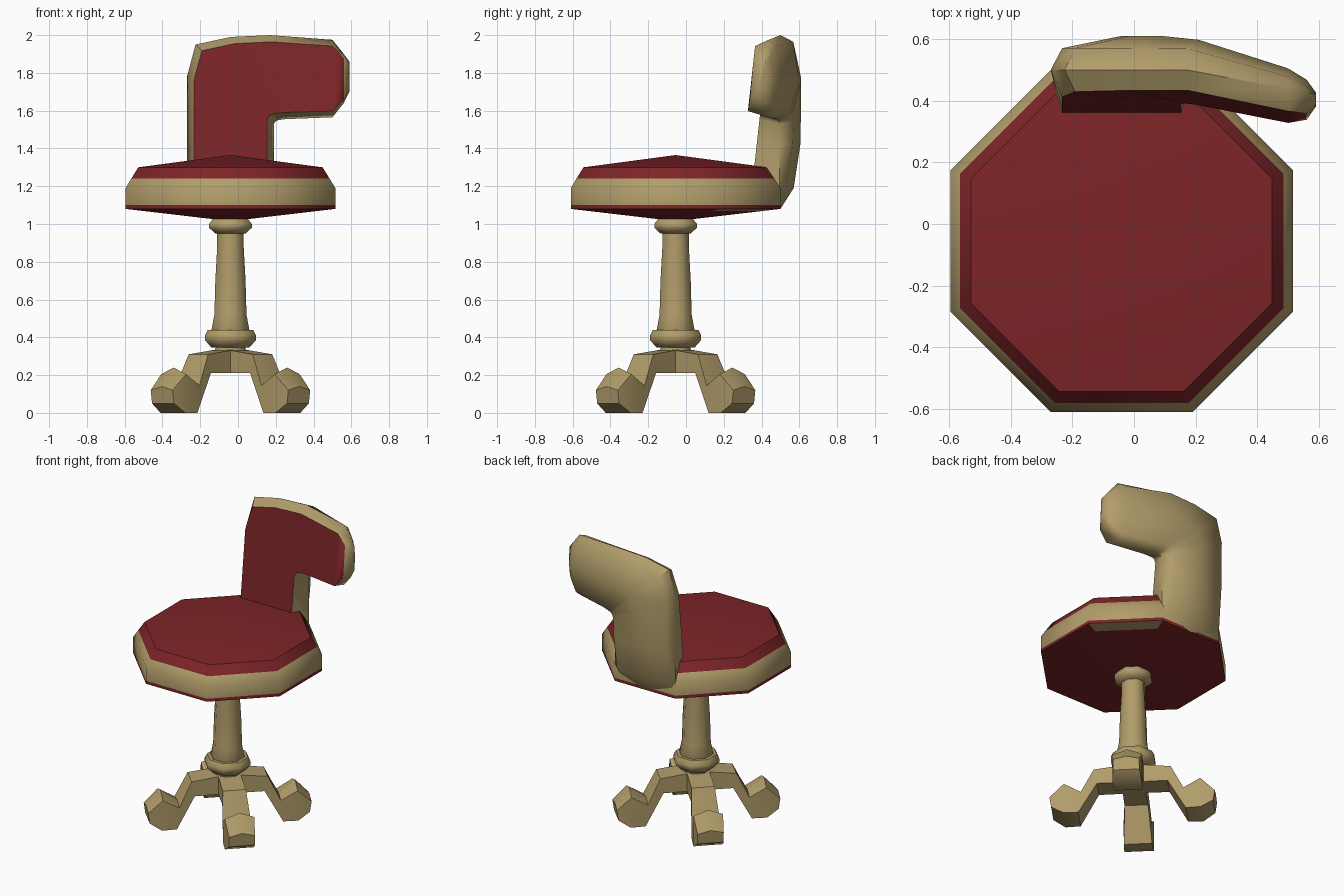
import bpy, bmesh, math
from mathutils import Vector

if "Cube" in bpy.data.objects:
    bpy.data.objects.remove(bpy.data.objects["Cube"], do_unlink=True)

CX, CY = -0.04, -0.055   # axis of seat, column and legs


def material(name, rgb):
    m = bpy.data.materials.new(name)
    m.use_nodes = True
    m.diffuse_color = (*rgb, 1)
    m.node_tree.nodes["Principled BSDF"].inputs["Base Color"].default_value = (*rgb, 1)
    return m


tan = material("tan_frame", (0.44, 0.335, 0.145))
red = material("dark_red_upholstery", (0.205, 0.018, 0.021))


def loft(name, rings, angle, rule=None):
    """Skin closed rings of equal size; rule(station, side, centre) says which faces are red."""
    bm = bmesh.new()
    tag = bm.faces.layers.int.new("red")
    vs = [[bm.verts.new(p) for p in ring] for ring in rings]
    n = len(rings[0])
    for i in range(len(vs) - 1):
        for j in range(n):
            k = (j + 1) % n
            f = bm.faces.new((vs[i][j], vs[i][k], vs[i + 1][k], vs[i + 1][j]))
            f[tag] = int(bool(rule and rule(i, j, f.calc_center_median())))
    bm.faces.new(vs[0])
    bm.faces.new(vs[-1])
    for f in bm.faces:
        f.material_index = f[tag]
    bmesh.ops.remove_doubles(bm, verts=bm.verts, dist=0.002)
    bmesh.ops.recalc_face_normals(bm, faces=bm.faces)
    bm.faces.layers.int.remove(bm.faces.layers.int["red"])
    me = bpy.data.meshes.new(name)
    bm.to_mesh(me)
    bm.free()
    ob = bpy.data.objects.new(name, me)
    bpy.context.collection.objects.link(ob)
    me.materials.append(tan)
    if rule:
        me.materials.append(red)
    bpy.ops.object.select_all(action='DESELECT')
    ob.select_set(True)
    bpy.context.view_layer.objects.active = ob
    bpy.ops.object.shade_smooth_by_angle(angle=math.radians(angle))
    return ob


def octagon(apothem, z):
    r = apothem / math.cos(math.pi / 8)
    return [(CX + r * math.cos((j + 0.5) * math.pi / 4),
             CY + r * math.sin((j + 0.5) * math.pi / 4), z) for j in range(8)]


def lathe(name, profile, angle, rule=None):
    return loft(name, [octagon(r, z) for r, z in profile], angle, rule)


# Seat cushion: red above and below a tan rim, with a tan patch underneath
def seat_red(i, j, c):
    patch = i == 1 and j == 0
    return not patch and (c.z < 1.1 or c.z > 1.24)


lathe("seat", [(0.0005, 1.015), (0.47, 1.07), (0.555, 1.08), (0.555, 1.1),
               (0.555, 1.19), (0.525, 1.24), (0.488, 1.3), (0.0005, 1.365)], 50, seat_red)

# Column with its upper and lower collars
lathe("column", [(0.09, 0.3), (0.072, 0.37), (0.1, 0.44), (0.085, 0.52), (0.08, 0.7),
                 (0.07, 0.88), (0.07, 0.98)], 50)
lathe("upper_collar", [(0.08, 0.95), (0.113, 0.98), (0.113, 1.0), (0.09, 1.03)], 50)
lathe("lower_collar", [(0.1, 0.345), (0.135, 0.385), (0.135, 0.41), (0.12, 0.44)], 50)

# Legs: top (r, z), bottom (r, z), half width, crown height
LEG = [((0, 0.34), (0, 0.21), 0.07, 0),
       ((0.24, 0.31), (0.22, 0.21), 0.073, 0),
       ((0.32, 0.145), (0.335, 0), 0.088, 0.02),
       ((0.425, 0.205), (0.43, 0), 0.093, 0.035),
       ((0.515, 0.12), (0.505, 0.05), 0.082, 0.02)]
for name, deg in (("front_left", -45), ("back_left", 45), ("back_right", 135), ("front_right", 225)):
    a = math.radians(deg)
    out, side = Vector((math.cos(a), math.sin(a), 0)), Vector((-math.sin(a), math.cos(a), 0))
    rings = []
    for (tr, tz), (br, bz), w, crown in LEG:
        pts = ((tr, -w, tz), (tr, 0, tz + crown), (tr, w, tz), (br, w, bz), (br, -w, bz))
        rings.append([Vector((CX, CY, z)) + out * r + side * s for r, s, z in pts])
    loft(name + "_leg", rings, 35)

# Backrest: outer (x, z), inner (x, z), y of the back ridge, depth squeeze at the tip
BACK = [((-0.27, 1.08), (0.19, 1.08), 0.5, 0),
        ((-0.27, 1.19), (0.19, 1.19), 0.57, 0),
        ((-0.27, 1.42), (0.19, 1.42), 0.605, 0),
        ((-0.27, 1.78), (0.19, 1.53), 0.61, 0),
        ((-0.225, 1.95), (0.2, 1.545), 0.61, 0),
        ((-0.04, 1.99), (0.215, 1.55), 0.61, 0),
        ((0.17, 2.0), (0.25, 1.555), 0.61, 0),
        ((0.5, 1.975), (0.5, 1.565), 0.61, 0),
        ((0.56, 1.9), (0.56, 1.64), 0.6, 0.15),
        ((0.59, 1.86), (0.59, 1.7), 0.57, 0.6)]
rings = []
for (ox, oz), (ix, iz), ridge, squeeze in BACK:
    ring = []
    for t, layer in ((0.08, 'front'), (0, 'side'), (0.08, 'rear'), (0.5, 'ridge'),
                     (0.92, 'rear'), (1, 'side'), (0.92, 'front')):
        x, z = ox + (ix - ox) * t, oz + (iz - oz) * t
        bend = max(0, x - 0.17)
        mid = min(0.5, ridge - 0.06) - 0.19 * bend
        y = {'front': 0.36 + 0.11 * (z - 1.29) - 0.2 * bend,
             'side': mid,
             'rear': ridge - 0.04 - 0.28 * bend,
             'ridge': ridge - 0.32 * bend}[layer]
        ring.append((x, y + (mid - y) * squeeze, z))
    rings.append(ring)
loft("backrest", rings, 50, lambda i, j, c: j == 6 and 0 < i < 8)
